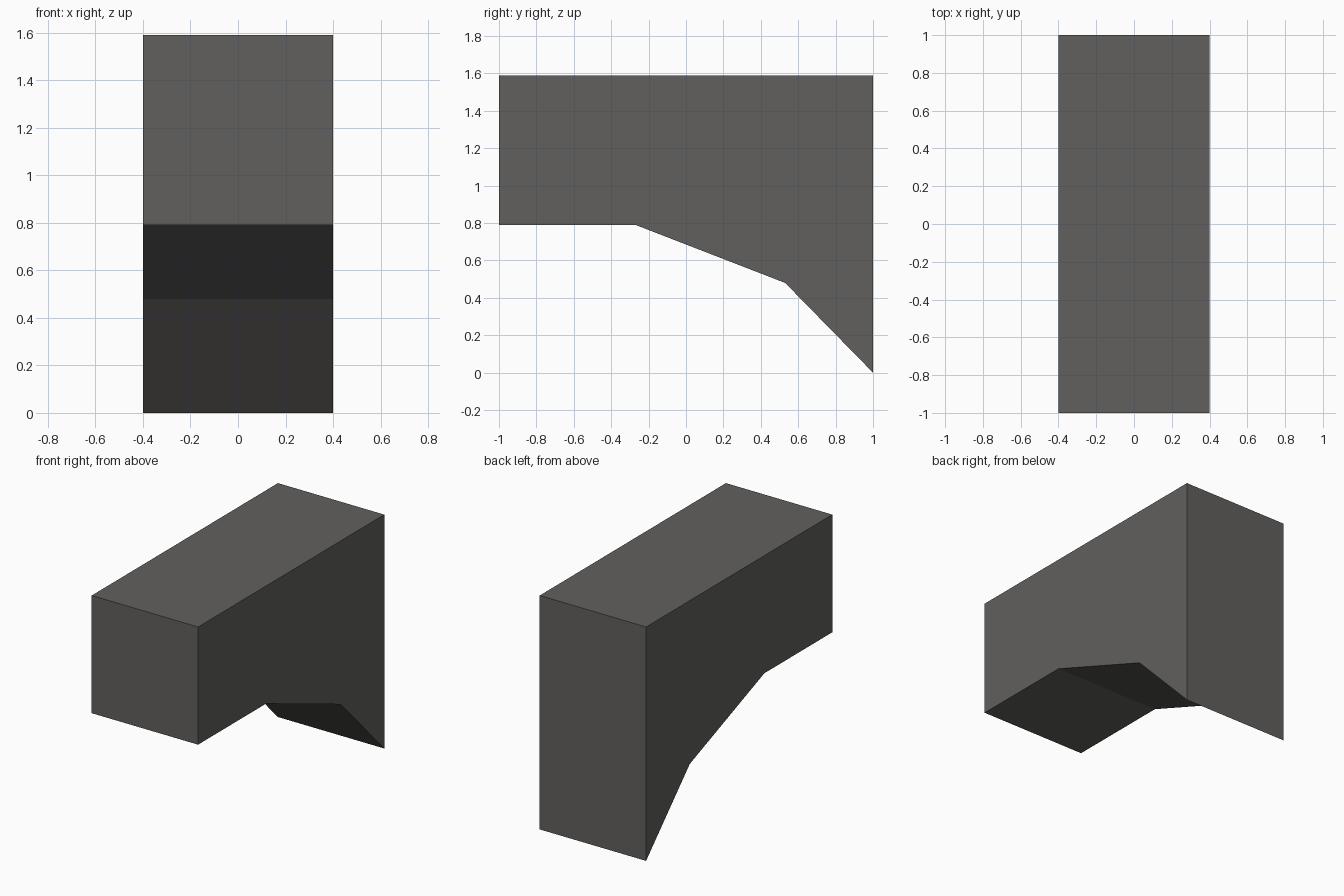
import bpy
import bmesh
from mathutils import Vector

if "Cube" in bpy.data.objects:
    bpy.data.objects.remove(bpy.data.objects["Cube"])

HALF_WIDTH = 0.4

# Side outline (y, z): block whose underside steps down to the back edge
PROFILE = [(-1, 0.79), (-0.27, 0.79), (0.53, 0.48), (1, 0), (1, 1.59), (-1, 1.59)]

stone = bpy.data.materials.new("dark_grey_stone")
stone.diffuse_color = (0.120, 0.117, 0.111, 1)
stone.use_nodes = True
stone.node_tree.nodes["Principled BSDF"].inputs["Base Color"].default_value = stone.diffuse_color

# Extrude the outline across the width
bm = bmesh.new()
side = bm.faces.new([bm.verts.new((-HALF_WIDTH, y, z)) for y, z in PROFILE])
result = bmesh.ops.extrude_face_region(bm, geom=[side])
moved = [v for v in result["geom"] if isinstance(v, bmesh.types.BMVert)]
bmesh.ops.translate(bm, verts=moved, vec=Vector((2 * HALF_WIDTH, 0, 0)))
bmesh.ops.recalc_face_normals(bm, faces=bm.faces)

mesh = bpy.data.meshes.new("bracket_block")
bm.to_mesh(mesh)
bm.free()
mesh.materials.append(stone)
block = bpy.data.objects.new("bracket_block", mesh)
bpy.context.collection.objects.link(block)
